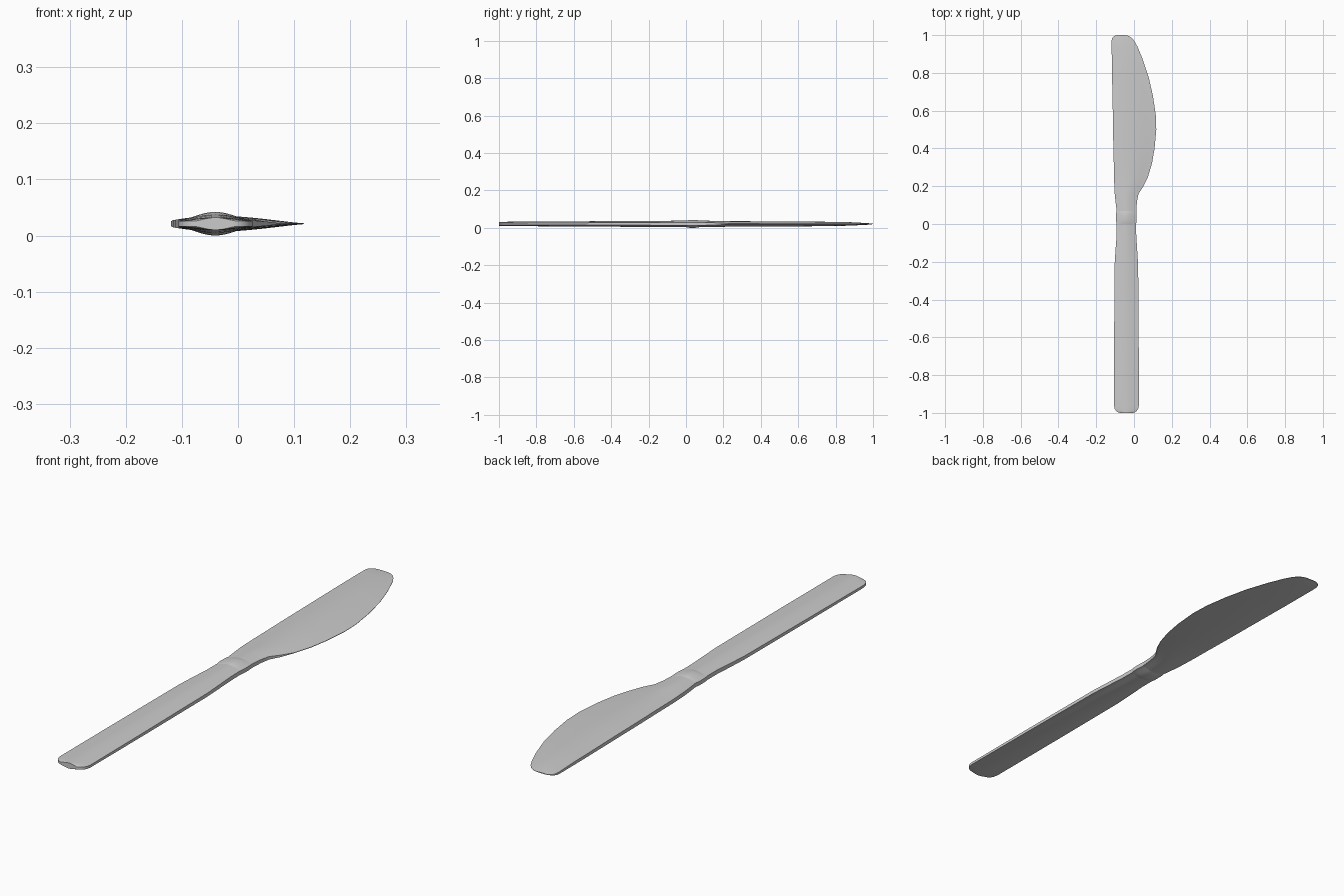
import bpy, math

MID_Z = 0.021
N = 16  # samples across the width

# plan outline: y, left x, right x
HANDLE = [(-1.0, -0.075, -0.005), (-0.997, -0.084, 0.004), (-0.99, -0.095, 0.014),
          (-0.978, -0.102, 0.022), (-0.96, -0.106, 0.026), (-0.6, -0.105, 0.025),
          (-0.22, -0.103, 0.022), (-0.14, -0.098, 0.017), (-0.06, -0.092, 0.012),
          (0.0, -0.092, 0.011)]
COLLAR = [(0.0, -0.092, 0.011), (0.01, -0.094, 0.013), (0.022, -0.095, 0.014),
          (0.035, -0.095, 0.014), (0.048, -0.095, 0.014), (0.06, -0.094, 0.013),
          (0.07, -0.092, 0.012)]
BLADE = [(0.07, -0.092, 0.012), (0.12, -0.098, 0.016), (0.16, -0.102, 0.024),
         (0.2, -0.104, 0.05), (0.25, -0.106, 0.074), (0.32, -0.107, 0.095),
         (0.4, -0.109, 0.109), (0.5, -0.111, 0.118), (0.58, -0.112, 0.115),
         (0.68, -0.114, 0.1), (0.78, -0.116, 0.077), (0.87, -0.117, 0.047),
         (0.94, -0.119, 0.018), (0.97, -0.119, 0.001), (0.985, -0.115, -0.012),
         (0.995, -0.104, -0.027), (1.0, -0.09, -0.045)]

# half thickness: y, left edge, right edge, extra bulge in the middle
THICK = [(-1.0, 0.005, 0.005, 0.006), (-0.96, 0.005, 0.005, 0.0065),
         (-0.22, 0.007, 0.007, 0.009), (-0.06, 0.008, 0.008, 0.009),
         (0.0, 0.008, 0.008, 0.0095), (0.012, 0.008, 0.008, 0.012),
         (0.025, 0.008, 0.008, 0.013), (0.045, 0.008, 0.008, 0.013),
         (0.058, 0.008, 0.008, 0.012), (0.07, 0.008, 0.008, 0.0095),
         (0.16, 0.008, 0.006, 0.0095), (0.25, 0.0075, 0.001, 0.0095),
         (0.6, 0.007, 0.0006, 0.009), (0.87, 0.006, 0.0006, 0.006),
         (0.97, 0.004, 0.0006, 0.002), (1.0, 0.001, 0.0006, 0.0005)]


def thickness(y):
    for a, b in zip(THICK, THICK[1:]):
        if y <= b[0]:
            f = (y - a[0]) / (b[0] - a[0])
            return [p + (q - p) * f for p, q in zip(a[1:], b[1:])]
    return THICK[-1][1:]


def ring(y, xl, xr):
    el, er, c = thickness(y)
    # sharp blades carry their bulge nearer the spine
    skew = 1.0 - 0.25 * min(1, max(0, (xr - 0.025) / 0.09))
    top, bottom = [], []
    for i in range(N + 1):
        t = i / N
        h = el + (er - el) * t + c * max(0, math.sin(math.pi * t ** skew)) ** 1.25
        x = xl + (xr - xl) * t
        top.append((x, y, MID_Z + h))
        bottom.append((x, y, MID_Z - h))
    return top + bottom[::-1]


def loft(name, outline, cap_start=False, cap_end=False):
    verts, faces = [], []
    for row in outline:
        verts += ring(*row)
    m = 2 * (N + 1)
    for r in range(len(outline) - 1):
        for i in range(m):
            j = (i + 1) % m
            faces.append((r * m + i, r * m + j, (r + 1) * m + j, (r + 1) * m + i))
    if cap_start:
        faces.append(tuple(reversed(range(m))))
    if cap_end:
        s = (len(outline) - 1) * m
        faces.append(tuple(range(s, s + m)))
    # orient outward
    faces = [f[::-1] for f in faces]
    me = bpy.data.meshes.new(name)
    me.from_pydata(verts, [], faces)
    ob = bpy.data.objects.new(name, me)
    bpy.context.collection.objects.link(ob)
    bpy.ops.object.select_all(action='DESELECT')
    ob.select_set(True)
    bpy.context.view_layer.objects.active = ob
    bpy.ops.object.shade_smooth_by_angle(angle=math.radians(35))
    return ob


# handle, raised collar, and blade share their joining cross-sections
loft("handle", HANDLE, cap_start=True)
loft("collar", COLLAR)
loft("blade", BLADE, cap_end=True)
